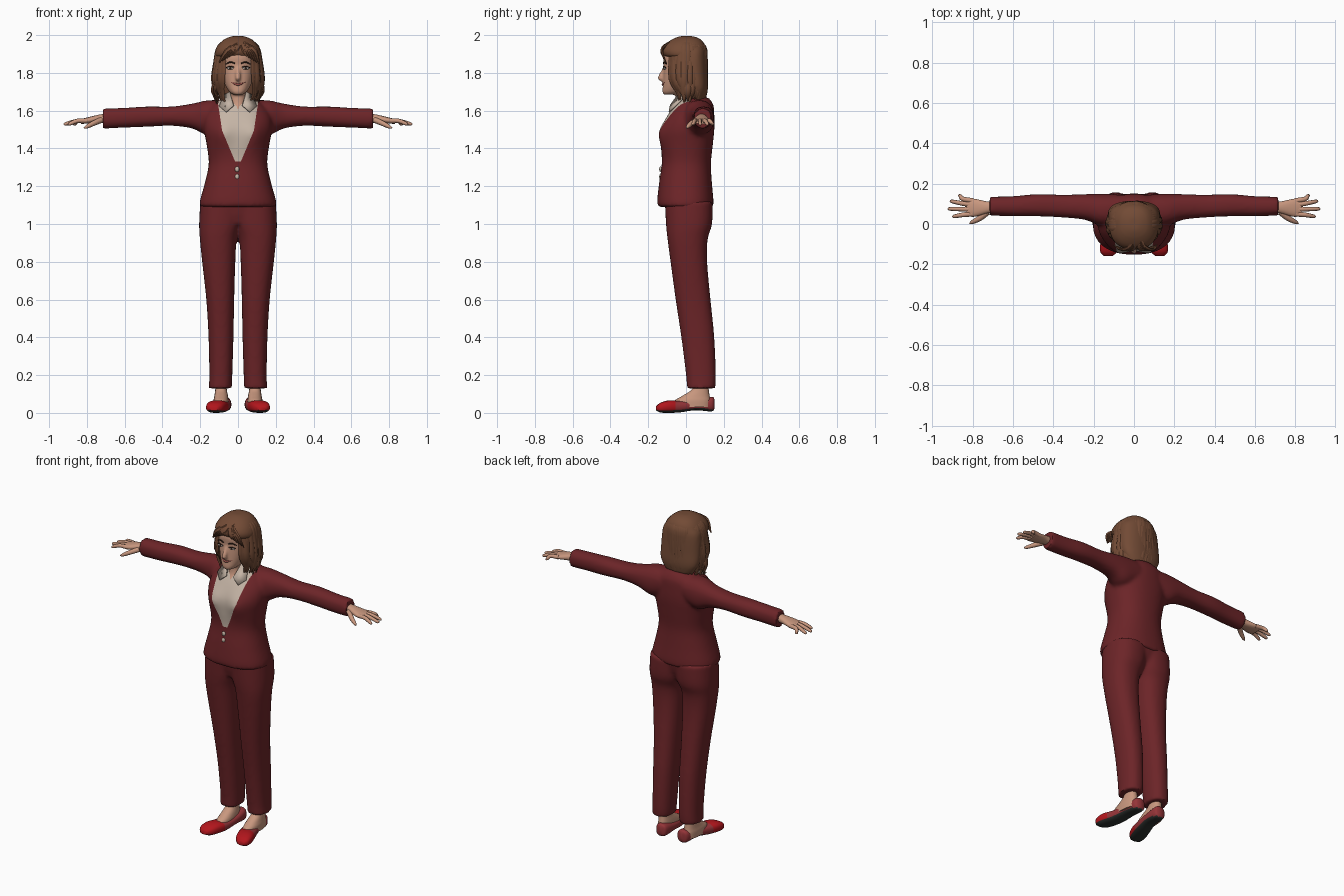
import bpy, bmesh, math, random
from mathutils import Vector

random.seed(4)
if "Cube" in bpy.data.objects:
    bpy.data.objects.remove(bpy.data.objects["Cube"])


def material(name, r, g, b):
    m = bpy.data.materials.new(name)
    m.use_nodes = True
    m.diffuse_color = (r, g, b, 1)
    node = m.node_tree.nodes["Principled BSDF"]
    node.inputs["Base Color"].default_value = (r, g, b, 1)
    node.inputs["Roughness"].default_value = 0.8
    return m


SUIT = material("burgundy cloth", 0.15, 0.018, 0.021)
SHIRT = material("cream shirt", 0.56, 0.46, 0.38)
SKIN = material("skin", 0.58, 0.31, 0.21)
HAIR = material("brown hair", 0.17, 0.07, 0.036)
DARK = material("dark brown", 0.03, 0.015, 0.01)
LIPS = material("lips", 0.34, 0.09, 0.075)
SHOE = material("shoe red", 0.30, 0.035, 0.04)
TOE = material("bright red", 0.45, 0.008, 0.012)
SOLE = material("dark sole", 0.025, 0.03, 0.027)
WHITE = material("eye white", 0.65, 0.58, 0.52)


def spline(rows, steps):
    """Catmull-Rom interpolation of rows of numbers."""
    rows = [Vector(r) for r in rows]
    out = []
    for i in range(len(rows) - 1):
        p, q = rows[i], rows[i + 1]
        a = (q - rows[i - 1]) / 2 if i else q - p
        b = (rows[i + 2] - p) / 2 if i + 2 < len(rows) else q - p
        for k in range(steps):
            t = k / steps
            out.append(p * (2*t**3 - 3*t*t + 1) + a * (t**3 - 2*t*t + t)
                       + q * (3*t*t - 2*t**3) + b * (t**3 - t*t))
    return out + [rows[-1]]


def skin_rings(bm, rings):
    rings = [[bm.verts.new(p) for p in ring] for ring in rings]
    n = len(rings[0])
    for r, s in zip(rings, rings[1:]):
        for i in range(n):
            bm.faces.new((r[i], r[(i+1) % n], s[(i+1) % n], s[i]))
    bm.faces.new(rings[0][::-1])
    bm.faces.new(rings[-1])


def loft(bm, axis, rows, sides=32, power=2.3, steps=4, sign=1, bump=None):
    """Rows: position on the axis, then low and high bounds of the other two axes."""
    rings = []
    for t, a0, a1, b0, b1 in spline(rows, steps):
        ring = []
        for i in range(sides):
            ang = math.tau * i / sides
            c, s = math.cos(ang), math.sin(ang)
            a = (a0+a1)/2 + (a1-a0)/2 * math.copysign(abs(c)**(2/power), c)
            b = (b0+b1)/2 + (b1-b0)/2 * math.copysign(abs(s)**(2/power), s)
            p = Vector({"x": (t, a, b), "y": (a, t, b), "z": (a, b, t)}[axis])
            if bump:
                p += bump(p)
            p.x *= sign
            ring.append(p)
        rings.append(ring)
    skin_rings(bm, rings)


def tube(bm, rows, sides=8, flat=1.0, side=(0, 0, 1), steps=3):
    """Tapered strand; rows hold x, y, z, radius. Thinned along the side direction."""
    pts = spline(rows, steps)
    rings = []
    for i, p in enumerate(pts):
        d = (pts[min(i+1, len(pts)-1)] - pts[max(i-1, 0)]).to_3d().normalized()
        u = d.cross(Vector(side)).normalized()
        v = d.cross(u)
        rings.append([p.to_3d() + abs(p[3]) * (u * math.cos(math.tau*k/sides)
                      + v * flat * math.sin(math.tau*k/sides)) for k in range(sides)])
    skin_rings(bm, rings)


def finish(bm, name, mats, rule=None, mirror=False, voxel=0, cuts=(), angle=50):
    bmesh.ops.recalc_face_normals(bm, faces=bm.faces[:])
    me = bpy.data.meshes.new(name)
    bm.to_mesh(me)
    bm.free()
    ob = bpy.data.objects.new(name, me)
    bpy.context.collection.objects.link(ob)
    bpy.ops.object.select_all(action="DESELECT")
    bpy.context.view_layer.objects.active = ob
    ob.select_set(True)
    if voxel:  # fuse overlapping volumes
        m = ob.modifiers.new("fuse", "REMESH")
        m.mode, m.voxel_size = "VOXEL", voxel
        s = ob.modifiers.new("soften", "SMOOTH")
        s.factor, s.iterations = 0.5, 5
        for mod in (m.name, s.name):
            bpy.ops.object.modifier_apply(modifier=mod)
    for m in mats:
        ob.data.materials.append(m)
    if rule or cuts:
        b = bmesh.new()
        b.from_mesh(ob.data)
        for co, no in cuts:
            bmesh.ops.bisect_plane(b, geom=b.verts[:] + b.edges[:] + b.faces[:],
                                   plane_co=co, plane_no=no, dist=1e-5)
        b.normal_update()
        for f in b.faces:
            f.material_index = rule(f.calc_center_median(), f.normal)
        b.to_mesh(ob.data)
        b.free()
    if mirror:
        ob.modifiers.new("mirror", "MIRROR").use_mirror_merge = False
    bpy.ops.object.shade_smooth_by_angle(angle=math.radians(angle))
    return ob


def ball(name, mat, loc, scale, mirror=False):
    bm = bmesh.new()
    bmesh.ops.create_uvsphere(bm, u_segments=16, v_segments=10, radius=1)
    bmesh.ops.scale(bm, vec=scale, verts=bm.verts)
    bmesh.ops.translate(bm, vec=loc, verts=bm.verts)
    return finish(bm, name, [mat], mirror=mirror)


# Jacket: torso and sleeves fused, with the open neckline coloured as shirt
def bust(p):
    d = math.exp(-((abs(p.x) - 0.085) / 0.05)**2 - ((p.z - 1.475) / 0.07)**2)
    return Vector((0, -0.022 * d if p.y < 0 else 0, 0))


bm = bmesh.new()
loft(bm, "z", [(1.09, -.205, .205, -.15, .145), (1.13, -.2, .2, -.152, .145),
               (1.22, -.175, .175, -.142, .137), (1.32, -.155, .155, -.128, .132),
               (1.42, -.166, .166, -.132, .142), (1.5, -.18, .18, -.13, .15),
               (1.57, -.175, .175, -.1, .15), (1.63, -.135, .135, -.062, .145),
               (1.67, -.075, .075, -.03, .12)], sides=48, bump=bust)
for s in (1, -1):
    loft(bm, "x", [(.07, .0, .145, 1.5, 1.655), (.16, -.01, .15, 1.47, 1.655),
                   (.24, .02, .148, 1.505, 1.638), (.35, .032, .145, 1.52, 1.622),
                   (.48, .038, .148, 1.515, 1.622), (.6, .038, .138, 1.51, 1.615),
                   (.715, .042, .135, 1.505, 1.612)], sign=s)


def neckline(c, n):
    x = abs(c.x)
    inside = x < 0.015 + (c.z - 1.33) * 0.42 and x < 0.085 + (c.z - 1.5) * 0.15
    return int(c.z > 1.33 and c.y < 0.02 and inside)


cuts = [((0, 0, 1.33), (0, 0, 1))]
for s in (1, -1):
    cuts += [((s * .015, 0, 1.33), (s, 0, -.42)), ((s * .085, 0, 1.5), (s, 0, -.15))]
finish(bm, "jacket", [SUIT, SHIRT], neckline, voxel=0.011, cuts=cuts)

# Fastening below the neckline and the shirt collar
for z in (1.29, 1.25):
    ball("jacket_button", SHIRT, (-.005, -.134, z), (.012, .008, .014))
bm = bmesh.new()
for s in (1, -1):
    corners = [(.045, -.035, 1.70), (.075, .0, 1.685), (.1, -.062, 1.625),
               (.065, -.092, 1.595), (.025, -.085, 1.63)]
    bm.faces.new([bm.verts.new((x * s, y, z)) for x, y, z in corners])
ob = finish(bm, "shirt_collar", [SHIRT])
ob.modifiers.new("thickness", "SOLIDIFY").thickness = 0.008

# Trousers
bm = bmesh.new()
for s in (1, -1):
    loft(bm, "z", [(.13, .033, .155, .005, .155), (.2, .03, .152, .0, .158),
                   (.4, .024, .156, -.025, .15), (.6, .02, .168, -.055, .13),
                   (.8, .014, .19, -.082, .112), (.92, .006, .202, -.098, .115),
                   (1.0, -.02, .206, -.106, .138), (1.12, -.04, .2, -.112, .142)], sign=s)
loft(bm, "z", [(1.0, -.15, .15, -.085, .1), (1.05, -.19, .19, -.1, .125),
               (1.12, -.2, .2, -.112, .14)])
finish(bm, "trousers", [SUIT], voxel=0.011)

# Feet and shoes
bm = bmesh.new()
loft(bm, "z", [(.03, .05, .13, -.07, .13), (.065, .05, .13, -.06, .13),
               (.09, .053, .125, -.02, .125), (.13, .06, .12, .035, .12),
               (.2, .06, .12, .04, .12)], sides=20)
finish(bm, "foot", [SKIN], mirror=True)
bm = bmesh.new()
loft(bm, "y", [(.152, .06, .085, .025, .07), (.135, .038, .11, .008, .085),
               (.05, .036, .122, .014, .07), (-.03, .045, .145, .003, .064),
               (-.09, .06, .165, 0, .066), (-.135, .08, .168, .002, .054),
               (-.158, .105, .15, .012, .035)], sides=24, power=2.6)
finish(bm, "shoe", [SHOE, TOE, SOLE], mirror=True, cuts=[((0, -.055, 0), (0, 1, 0)), ((0, 0, .012), (0, 0, 1))],
       rule=lambda c, n: 2 if n.z < -.6 or c.z < .012 else int(c.y < -.055))

# Hands
bm = bmesh.new()
loft(bm, "x", [(.68, .06, .11, 1.535, 1.585), (.73, .052, .112, 1.535, 1.58),
               (.79, .036, .125, 1.532, 1.566), (.83, .04, .125, 1.53, 1.556)], sides=20)
for y0, x1, y1 in ((.115, .872, .14), (.095, .912, .112), (.073, .922, .075), (.05, .9, .038)):
    tube(bm, [(.80, y0, 1.547, .013), (.85, y0 + (y1 - y0) * .4, 1.546, .0115),
              (x1 - .01, y1, 1.53, .009), (x1, y1, 1.526, .003)])
tube(bm, [(.725, .06, 1.55, .016), (.765, .028, 1.533, .014),
          (.8, .01, 1.515, .010), (.815, .002, 1.508, .003)])
finish(bm, "hand", [SKIN], mirror=True)

# Head, neck and bare throat
bm = bmesh.new()
loft(bm, "z", [(1.685, -.025, .025, -.118, -.05), (1.7, -.046, .046, -.125, .0),
               (1.74, -.07, .07, -.122, .05), (1.79, -.084, .084, -.12, .08),
               (1.84, -.09, .09, -.118, .09), (1.9, -.088, .088, -.118, .09),
               (1.96, -.05, .05, -.07, .05)])
loft(bm, "z", [(1.6, -.04, .04, -.083, .06), (1.64, -.044, .044, -.06, .06),
               (1.7, -.048, .048, -.055, .06), (1.76, -.05, .05, -.055, .05)])
tube(bm, [(0, -.112, 1.83, .01), (0, -.124, 1.8, .012), (0, -.136, 1.775, .016),
          (0, -.122, 1.763, .012)])
finish(bm, "head", [SKIN], voxel=0.007)

# Facial features
ball("eye", WHITE, (.04, -.112, 1.825), (.019, .007, .008), True)
ball("iris", DARK, (.04, -.117, 1.825), (.007, .004, .007), True)
bm = bmesh.new()
tube(bm, [(.016, -.119, 1.85, .003), (.04, -.116, 1.857, .004), (.066, -.104, 1.846, .002)])
tube(bm, [(.018, -.118, 1.829, .002), (.04, -.118, 1.834, .003), (.063, -.108, 1.828, .002)])
finish(bm, "brow_and_lash", [DARK], mirror=True)
bm = bmesh.new()
tube(bm, [(-.038, -.11, 1.752, .002), (0, -.122, 1.738, .007), (.038, -.11, 1.752, .002)])
finish(bm, "lips", [LIPS])

# Hair: crown cap and back mass
bm = bmesh.new()
loft(bm, "z", [(1.885, -.122, .122, -.115, .105), (1.915, -.12, .12, -.128, .106),
               (1.95, -.102, .102, -.112, .1), (1.98, -.07, .07, -.07, .075),
               (1.995, -.03, .03, -.03, .035)])
loft(bm, "z", [(1.66, -.09, .09, .02, .105), (1.72, -.125, .125, .0, .115),
               (1.8, -.13, .13, -.03, .112), (1.9, -.122, .122, -.04, .106),
               (1.94, -.1, .1, -.05, .1)])
finish(bm, "hair_mass", [HAIR], voxel=0.009)

# Hair: hanging locks all round, leaving the face open
bm = bmesh.new()
for i in range(46):
    ang = math.radians(-50 + 280 * i / 45)
    out = Vector((math.cos(ang), math.sin(ang), 0))
    x, y = out.x, out.y
    end = random.uniform(1.60, 1.67) + (.03 if y < -.3 else 0)
    r = random.uniform(.014, .019)
    j = random.uniform(-.008, .008)
    drop = -.035 if y < -.2 else 0
    tube(bm, [(x*.05, y*.05, 1.985, .008), (x*.104, y*.1, 1.94, r),
              (x*.122, y*.108, 1.87, r), (x*.13 + j, y*.108, 1.77, r),
              (x*.13 - j, y*.108 - drop, 1.7, r * .85),
              (x*.105 + j, y*.09 - drop, end, .003)], sides=6, flat=.45, side=out)
finish(bm, "hair_locks", [HAIR], angle=40)

# Hair: fringe swept to both sides from an off-centre parting
bm = bmesh.new()
for s, count in ((1, 6), (-1, 5)):
    for k in range(count):
        reach = .035 + k * .013
        tube(bm, [(.015, -.05, 1.975, .012), (.015 + s * reach * .3, -.108, 1.945, .016),
                  (.01 + s * reach * .8, -.128, 1.915, .014),
                  (s * (reach + .012), -.122 + k * .004, 1.888 - k * .008, .004)],
             sides=6, flat=.5, side=(0, -1, .3))
finish(bm, "hair_fringe", [HAIR], angle=40)
